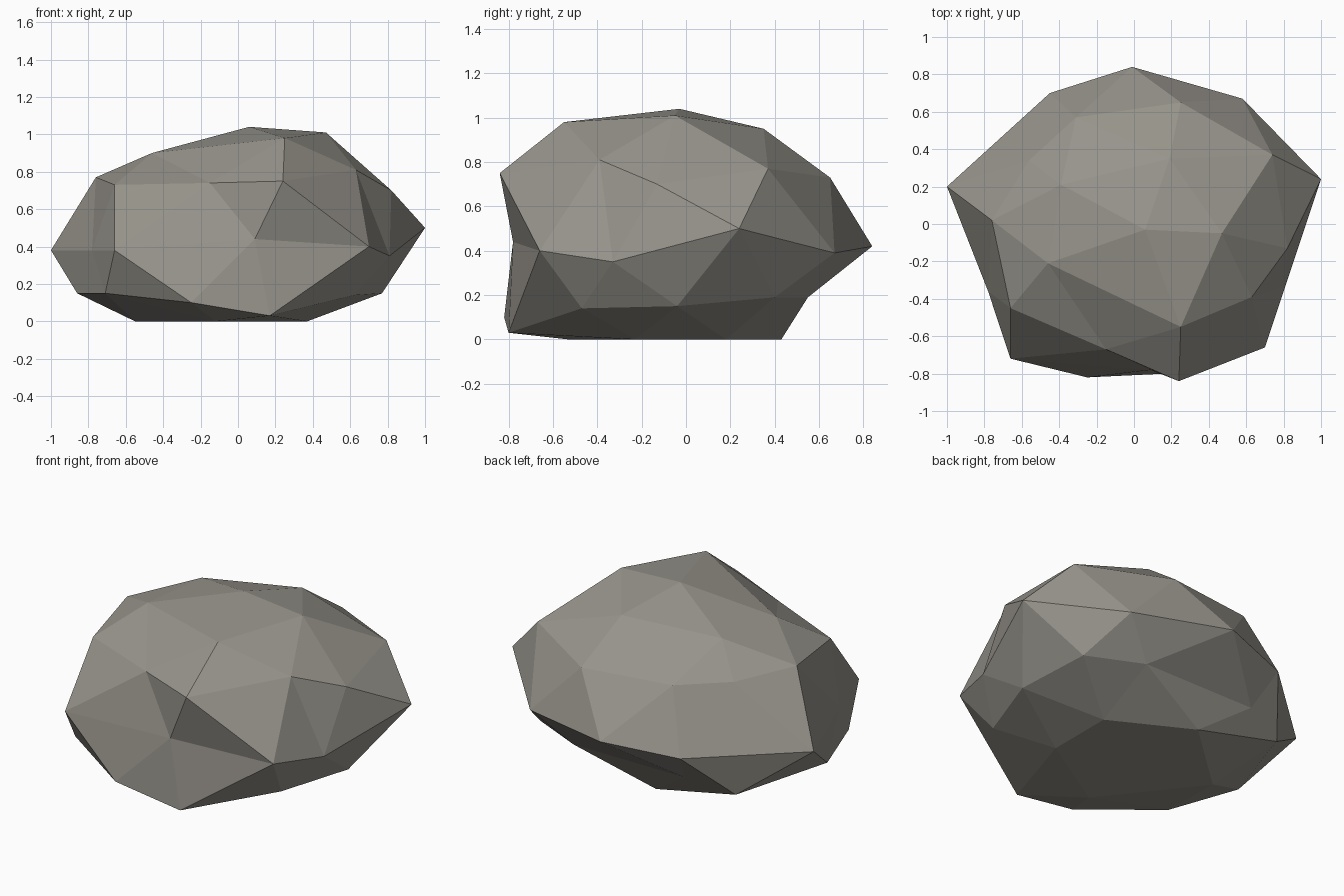
import bpy
import bmesh
import math

# Remove the default object
cube = bpy.data.objects.get("Cube")
if cube:
    bpy.data.objects.remove(cube, do_unlink=True)


def flat_material(name, colour):
    material = bpy.data.materials.new(name)
    material.use_nodes = True
    material.diffuse_color = colour
    shader = next(n for n in material.node_tree.nodes if n.type == "BSDF_PRINCIPLED")
    shader.inputs["Base Color"].default_value = colour
    shader.inputs["Roughness"].default_value = 1
    return material


def ring_order(vert):
    """Sort vertices into rings from bottom to top, each ring counter-clockwise."""
    angle = (math.atan2(vert.co.y, vert.co.x) + 0.01) % math.tau
    return round(vert.co.z, 2), angle


# Chiselled outline of the boulder, one ring of corners at a time
base_ring = [(x, y, 0) for x, y in (
    (.37, .18), (-.1, .43), (-.55, .02), (-.12, -.53), (.37, -.23))]
undercut_ring = [
    (.77, -.04, .15), (.37, .55, .19), (-.65, .45, .12), (-.71, -.55, .15), (.17, -.8, .03)]
foot_ring = [
    (.7, .4, .19), (-.38, .55, .19), (-.86, -.13, .15), (-.25, -.82, .1), (.62, -.47, .14)]
waist_ring = [
    (1, .24, .5), (.58, .67, .39), (-.01, .84, .42), (-.45, .7, .38), (-1, .2, .38),
    (-.78, -.36, .38), (-.66, -.72, .38), (.09, -.78, .44), (.7, -.66, .4), (.81, -.33, .35)]
shoulder_ring = [
    (.82, -.13, .7), (.25, .65, .73), (-.56, .34, .74), (-.66, -.45, .73), (.24, -.84, .75)]
upper_ring = [
    (.74, .37, .77), (-.31, .57, .74), (-.76, .02, .77), (-.15, -.67, .74), (.63, -.39, .81)]
crown_ring = [
    (.47, -.05, 1.01), (.19, .35, .95), (-.39, .21, .91), (-.46, -.21, .9), (.25, -.55, .98)]
outline = ([(0, 0, 0)] + base_ring + undercut_ring + foot_ring + waist_ring
           + shoulder_ring + upper_ring + crown_ring + [(.06, -.03, 1.04)])

# Boulder: a faceted ball pulled onto the outline
bm = bmesh.new()
bmesh.ops.create_icosphere(bm, subdivisions=2, radius=1)
for vert, corner in zip(sorted(bm.verts, key=ring_order), outline):
    vert.co = corner
bmesh.ops.recalc_face_normals(bm, faces=bm.faces)
for face in bm.faces:
    face.smooth = False

mesh = bpy.data.meshes.new("boulder")
bm.to_mesh(mesh)
bm.free()
mesh.materials.append(flat_material("warm grey stone", (.31, .295, .26, 1)))
boulder = bpy.data.objects.new("boulder", mesh)
bpy.context.collection.objects.link(boulder)
